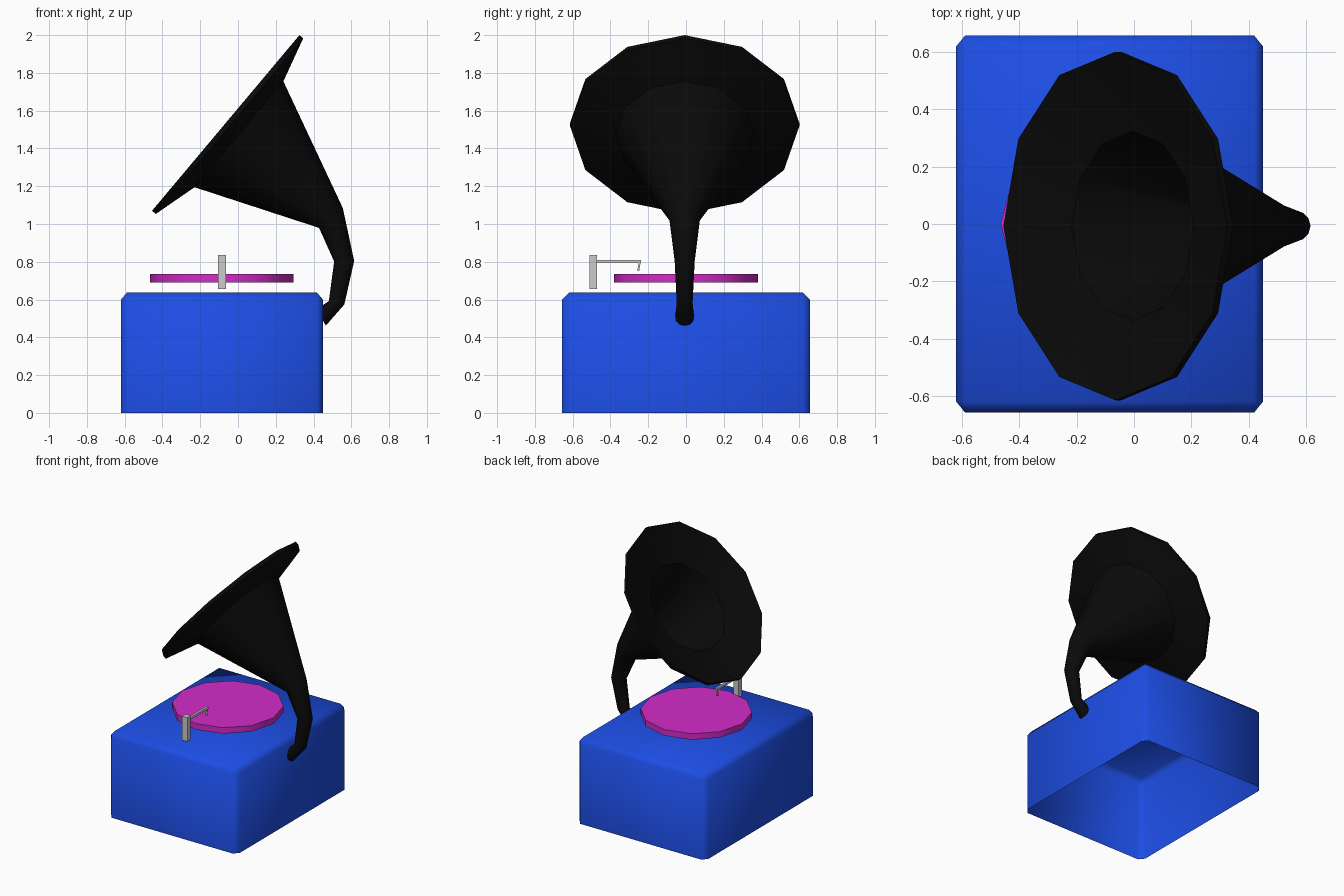
import bpy, bmesh
from math import cos, sin, tau, radians
from mathutils import Vector, Matrix

if "Cube" in bpy.data.objects:
    bpy.data.objects.remove(bpy.data.objects["Cube"])


def material(name, rgb):
    m = bpy.data.materials.new(name)
    m.diffuse_color = (*rgb, 1)
    m.use_nodes = True
    m.node_tree.nodes["Principled BSDF"].inputs["Base Color"].default_value = m.diffuse_color
    return m


blue = material("blue", (0.012, 0.075, 0.78))
magenta = material("magenta", (0.65, 0.025, 0.58))
black = material("black", (0.003, 0.003, 0.003))


def finish(name, bm, mat=None, smooth=None):
    bmesh.ops.recalc_face_normals(bm, faces=bm.faces)
    mesh = bpy.data.meshes.new(name)
    bm.to_mesh(mesh)
    bm.free()
    ob = bpy.data.objects.new(name, mesh)
    bpy.context.collection.objects.link(ob)
    if mat:
        mesh.materials.append(mat)
    if smooth is not None:
        bpy.ops.object.select_all(action='DESELECT')
        ob.select_set(True)
        bpy.context.view_layer.objects.active = ob
        bpy.ops.object.shade_smooth_by_angle(angle=radians(smooth))
    return ob


def add_box(bm, lo, hi):
    lo, hi = Vector(lo), Vector(hi)
    mat = Matrix.Translation((lo + hi) / 2) @ Matrix.Diagonal((*(hi - lo), 1))
    return bmesh.ops.create_cube(bm, size=1, matrix=mat)["verts"]


# Cabinet: chamfered cube with the lower half cut away, open underneath
bm = bmesh.new()
bmesh.ops.create_cube(bm, size=1)
bmesh.ops.bevel(bm, geom=bm.edges[:], offset=0.03, segments=1, affect='EDGES')
bmesh.ops.bisect_plane(bm, geom=bm.verts[:] + bm.edges[:] + bm.faces[:],
                       plane_co=(0, 0, 0), plane_no=(0, 0, 1), clear_inner=True)
bmesh.ops.transform(bm, verts=bm.verts, matrix=Matrix.Translation((-0.085, 0, 0))
                    @ Matrix.Diagonal((1.07, 1.315, 1.275, 1)))
cabinet = finish("cabinet", bm, blue, 80)
# a sheet without a floor: make sure the normals face outwards
if max(cabinet.data.polygons, key=lambda p: p.center.z).normal.z < 0:
    cabinet.data.flip_normals()

# Record disc
bm = bmesh.new()
bmesh.ops.create_cone(bm, cap_ends=True, segments=12, radius1=0.38, radius2=0.38,
                      depth=0.045, matrix=Matrix.Translation((-0.085, 0, 0.713)))
finish("record", bm, magenta, 40)

# Tone arm: post, arm and slanted needle
bm = bmesh.new()
add_box(bm, (-0.106, -0.51, 0.655), (-0.064, -0.47, 0.835))
finish("arm_post", bm)
bm = bmesh.new()
add_box(bm, (-0.093, -0.475, 0.794), (-0.077, -0.238, 0.81))
finish("tone_arm", bm)
bm = bmesh.new()
for v in add_box(bm, (-0.09, -0.25, 0.752), (-0.08, -0.24, 0.797)):
    if v.co.z < 0.77:
        v.co.y -= 0.008
finish("needle", bm)

# Horn: 12-sided rings given as centre x, centre z, radius, tilt,
# running from the cabinet up the outside, over the rim and back down inside
rings = [
    (0.440, 0.505, 0.050, -60),
    (0.522, 0.583, 0.042, -12),
    (0.562, 0.803, 0.053, 2),
    (0.492, 1.032, 0.082, 40),
    (0.005, 1.475, 0.366, 50),
    (-0.045, 1.518, 0.607, 50),
    (-0.065, 1.535, 0.607, 50),
    (-0.040, 1.514, 0.510, 50),
    (-0.005, 1.484, 0.330, 50),
    (0.480, 1.042, 0.068, 40),
    (0.555, 0.803, 0.038, 2),
]
bm = bmesh.new()
loops = []
for cx, cz, r, tilt in rings:
    up = Vector((cos(radians(tilt)), 0, sin(radians(tilt))))
    side = Vector((0, 1, 0))
    c = Vector((cx, -0.007, cz))
    loops.append([bm.verts.new(c + r * (up * cos(tau * i / 12) + side * sin(tau * i / 12)))
                  for i in range(12)])
for a, b in zip(loops, loops[1:]):
    for i in range(12):
        j = (i + 1) % 12
        bm.faces.new((a[i], a[j], b[j], b[i]))
bm.faces.new(loops[0])
bm.faces.new(loops[-1])
finish("horn", bm, black, 40)
